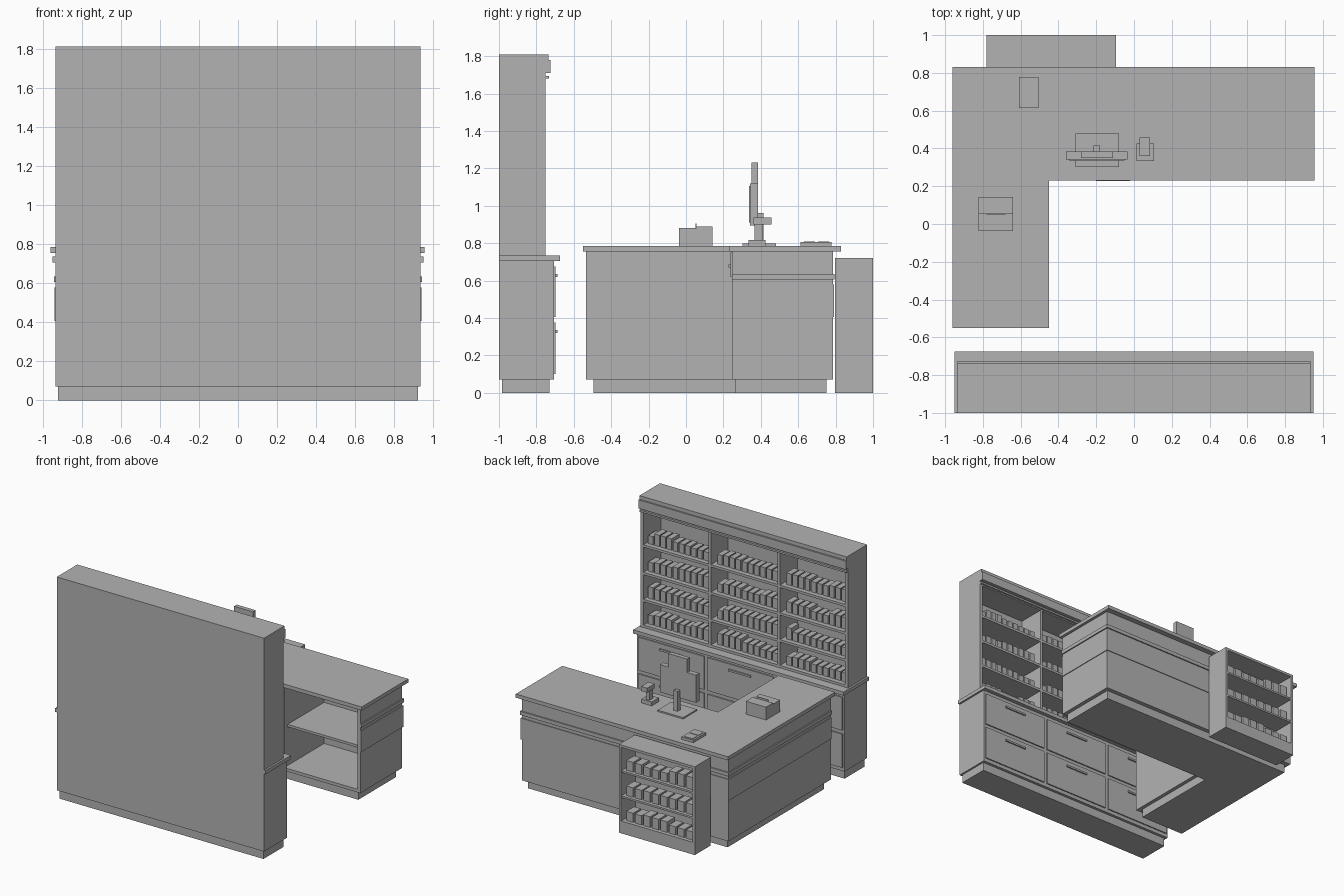
import bpy
import bmesh
import random

random.seed(4)
if "Cube" in bpy.data.objects:
    bpy.data.objects.remove(bpy.data.objects["Cube"], do_unlink=True)

GREY = (0.45, 0.45, 0.45, 1)
grey = bpy.data.materials.new("plain grey")
grey.use_nodes = True
grey.diffuse_color = GREY
grey.node_tree.nodes["Principled BSDF"].inputs["Base Color"].default_value = GREY


def finish(name, bm):
    bmesh.ops.recalc_face_normals(bm, faces=bm.faces)
    mesh = bpy.data.meshes.new(name)
    bm.to_mesh(mesh)
    bm.free()
    mesh.materials.append(grey)
    obj = bpy.data.objects.new(name, mesh)
    bpy.context.collection.objects.link(obj)
    return obj


def add_box(bm, x, y, z):
    verts = bmesh.ops.create_cube(bm, size=1)["verts"]
    for v in verts:
        for i, (lo, hi) in enumerate((x, y, z)):
            v.co[i] = lo if v.co[i] < 0 else hi


def box(name, x, y, z):
    bm = bmesh.new()
    add_box(bm, x, y, z)
    return finish(name, bm)


def prism(name, outline, z0, z1):
    bm = bmesh.new()
    face = bm.faces.new([bm.verts.new((x, y, z0)) for x, y in outline])
    top = bmesh.ops.extrude_face_region(bm, geom=[face])["geom"]
    for v in top:
        if isinstance(v, bmesh.types.BMVert):
            v.co.z = z1
    return finish(name, bm)


def ell(x0, x1, xi, y0, y1, yi):
    return [(x0, y0), (xi, y0), (xi, yi), (x1, yi), (x1, y1), (x0, y1)]


def box_row(name, x0, x1, count, front, depth, z, toward):
    """A row of small packets standing on one shelf."""
    bm = bmesh.new()
    pitch = (x1 - x0) / count
    height = 0.085
    for i in range(count):
        if i % 3 == 0:
            height = random.uniform(0.065, 0.1)
        left = x0 + i * pitch
        ys = sorted((front, front - toward * depth))
        add_box(bm, (left, left + pitch * 0.8), ys, (z, z + height))
    finish(name, bm)


# Wall unit: lower cabinet with drawers
W = 0.935
box("cabinet_plinth", (-0.92, 0.92), (-0.985, -0.73), (0, 0.07))
box("cabinet_base", (-W, W), (-1, -0.707), (0.07, 0.705))
box("cabinet_counter", (-0.95, 0.95), (-1, -0.675), (0.705, 0.735))
bay = 2 * W / 3
for col in range(3):
    left = -W + col * bay
    mid = left + bay / 2
    for z0, z1 in ((0.1, 0.375), (0.405, 0.675)):
        box("drawer_front", (left + 0.015, left + bay - 0.015), (-0.707, -0.697), (z0, z1))
        box("drawer_handle", (mid - 0.1, mid + 0.1), (-0.697, -0.686), (z1 - 0.055, z1 - 0.04))

# Wall unit: open shelving
box("shelving_back", (-W, W), (-1, -0.975), (0.735, 1.81))
for i in range(4):
    c = -W + i * bay
    lo, hi = max(c - 0.01, -W), min(c + 0.01, W)
    if i == 0:
        hi = lo + 0.025
    if i == 3:
        lo = hi - 0.025
    box("shelving_upright", (lo, hi), (-0.975, -0.75), (0.735, 1.67))
box("shelving_header", (-W, W), (-0.975, -0.75), (1.67, 1.81))
box("cornice_top", (-W, W), (-0.75, -0.736), (1.78, 1.81))
box("cornice_band", (-W, W), (-0.75, -0.724), (1.71, 1.78))
box("cornice_lip", (-W, W), (-0.75, -0.733), (1.68, 1.695))
for z in (0.735, 0.945, 1.165, 1.39):
    box("shelf", (-W + 0.025, W - 0.025), (-0.975, -0.752), (z, z + 0.02))
    for col in range(3):
        left = -W + col * bay
        box_row("shelf_packets", left + 0.04, left + bay - 0.03, 10, -0.79, 0.1, z + 0.02, 1)

# L-shaped desk
B = 0.932
prism("desk_plinth", ell(-0.9, 0.9, -0.5, -0.495, 0.75, 0.265), 0, 0.07)
prism("desk_floor", ell(-B, B, -0.47, -0.535, 0.785, 0.245), 0.07, 0.095)
prism("desk_top", ell(-0.96, 0.955, -0.45, -0.55, 0.83, 0.23), 0.755, 0.785)
box("desk_wing", (-B, -0.47), (-0.535, 0.785), (0.095, 0.755))
box("desk_back_panel", (-0.47, B), (0.76, 0.785), (0.095, 0.755))
box("desk_end_panel", (B - 0.025, B), (0.245, 0.76), (0.095, 0.755))
box("desk_divider", (0.22, 0.245), (0.25, 0.76), (0.095, 0.755))
box("desk_shelf", (-0.47, B - 0.025), (0.29, 0.76), (0.41, 0.43))
box("desk_drawer", (-0.46, 0.235), (0.238, 0.7), (0.62, 0.75))
box("desk_drawer_handle", (-0.2, -0.02), (0.228, 0.238), (0.67, 0.685))

# Trim on the outward faces of the desk
for name, z0, z1, out in (("desk_rail", 0.605, 0.635, 0.01), ("desk_trim_panel", 0.405, 0.578, 0.006)):
    box(name + "_back", (-B - out, B + out), (0.785, 0.785 + out), (z0, z1))
    box(name + "_wing", (-B - out, -B), (-0.535, 0.785), (z0, z1))
    box(name + "_end", (B, B + out), (0.245, 0.785), (z0, z1))

# Display rack behind the desk
R0, R1 = -0.78, -0.095
box("rack_back", (R0, R1), (0.797, 0.815), (0, 0.72))
box("rack_top", (R0, R1), (0.815, 1), (0.7, 0.72))
box("rack_base", (R0, R1), (0.815, 1), (0, 0.1))
for x in (R0, R1 - 0.02):
    box("rack_side", (x, x + 0.02), (0.815, 1), (0.1, 0.7))
for z in (0.1, 0.305, 0.51):
    if z > 0.2:
        box("rack_shelf", (R0 + 0.02, R1 - 0.02), (0.815, 0.997), (z - 0.015, z))
    box_row("rack_packets", R0 + 0.04, R1 - 0.03, 8, 0.97, 0.1, z, -1 * -1)

# Till screen on a stand
box("screen_foot", (-0.31, -0.08), (0.302, 0.48), (0.785, 0.797))
box("screen_post", (-0.215, -0.18), (0.375, 0.415), (0.797, 0.96))
box("till_screen", (-0.36, -0.035), (0.342, 0.385), (0.895, 1.12))
box("screen_glass", (-0.345, -0.05), (0.337, 0.342), (0.91, 1.105))
box("upper_display", (-0.28, -0.11), (0.35, 0.385), (1.12, 1.23))

# Scanner
box("scanner_foot", (0.012, 0.105), (0.333, 0.425), (0.785, 0.817))
box("scanner_post", (0.042, 0.075), (0.365, 0.41), (0.817, 0.9))
box("scanner_head", (0.03, 0.085), (0.36, 0.457), (0.9, 0.937))

# Receipt printer
box("printer_body", (-0.822, -0.64), (-0.038, 0.143), (0.785, 0.88))
box("printer_lid", (-0.822, -0.64), (0.055, 0.143), (0.88, 0.89))
box("printer_paper", (-0.78, -0.68), (0.05, 0.055), (0.88, 0.905))

# Card reader
box("reader_body", (-0.61, -0.505), (0.613, 0.777), (0.785, 0.806))
box("reader_screen", (-0.595, -0.52), (0.705, 0.765), (0.806, 0.81))
box("reader_keys", (-0.595, -0.52), (0.63, 0.69), (0.806, 0.81))
